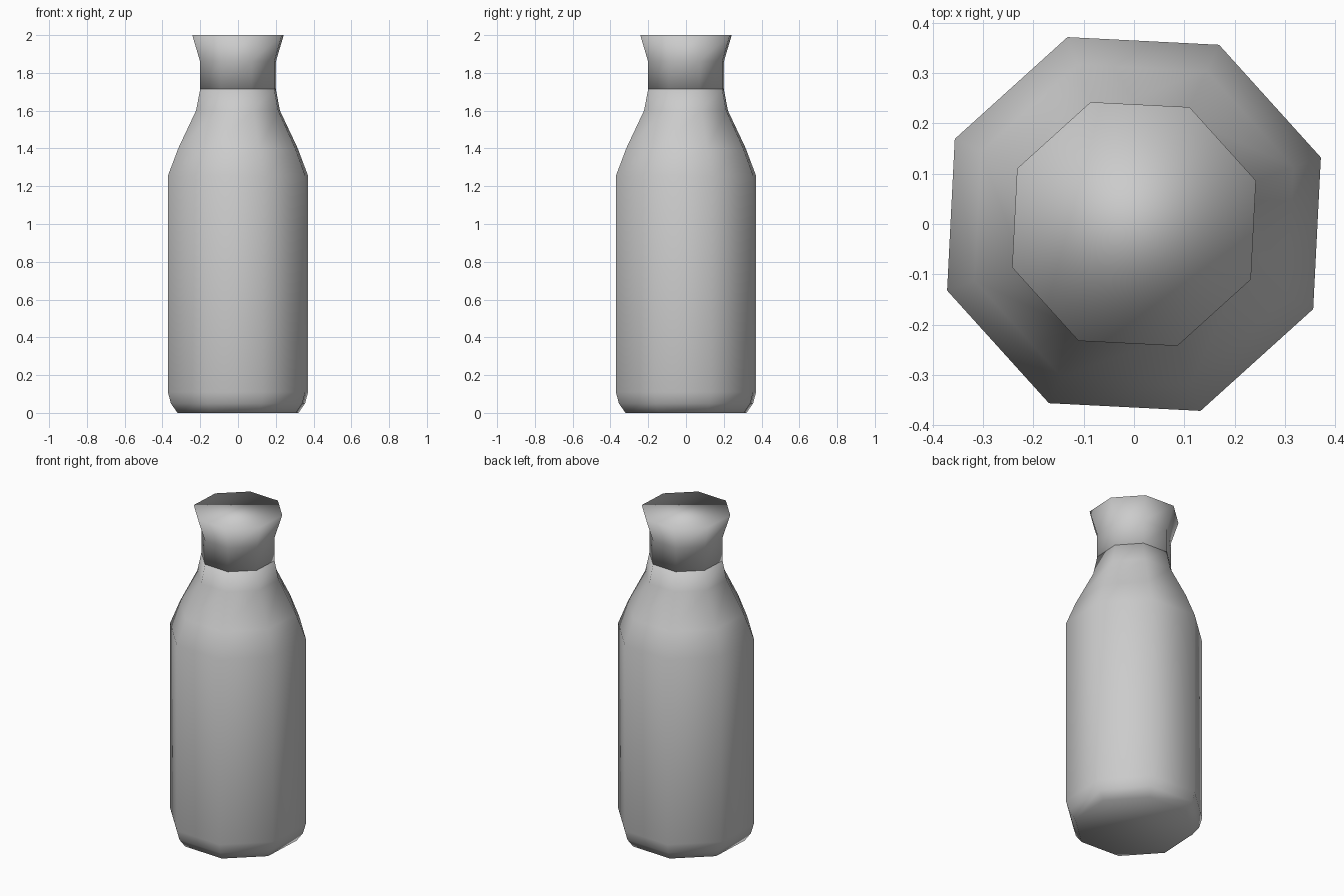
import bpy, bmesh
from math import cos, sin, radians, tau

cube = bpy.data.objects.get("Cube")
if cube:
    bpy.data.objects.remove(cube, do_unlink=True)

SIDES = 8
TURN = radians(19.6)

# One plain grey for the whole bottle
grey = bpy.data.materials.new("light_grey")
grey.use_nodes = True
grey.diffuse_color = (0.6, 0.6, 0.6, 1)
grey.node_tree.nodes["Principled BSDF"].inputs["Base Color"].default_value = (0.6, 0.6, 0.6, 1)


def lathe(name, profile):
    """Octagonal solid from (radius, height) rings, closed at both ends."""
    bm = bmesh.new()
    rings = []
    for r, z in profile:
        angles = [TURN + tau * i / SIDES for i in range(SIDES)]
        rings.append([bm.verts.new((r * cos(a), r * sin(a), z)) for a in angles])
    for low, high in zip(rings, rings[1:]):
        for i in range(SIDES):
            j = (i + 1) % SIDES
            bm.faces.new((low[i], low[j], high[j], high[i]))
    bm.faces.new(rings[0][::-1])
    bm.faces.new(rings[-1])
    for f in bm.faces:
        f.smooth = True
    mesh = bpy.data.meshes.new(name)
    bm.to_mesh(mesh)
    bm.free()
    mesh.materials.append(grey)
    obj = bpy.data.objects.new(name, mesh)
    bpy.context.collection.objects.link(obj)
    return obj


# Body with chamfered base, straight wall, sloping shoulder and neck
lathe("bottle_body", [(0.34, 0), (0.377, 0.05), (0.394, 0.11), (0.394, 1.255),
                      (0.336, 1.4), (0.236, 1.6), (0.211, 1.72)])

# Flared stopper on the neck
lathe("stopper", [(0.213, 1.715), (0.213, 1.86), (0.257, 2.0)])
